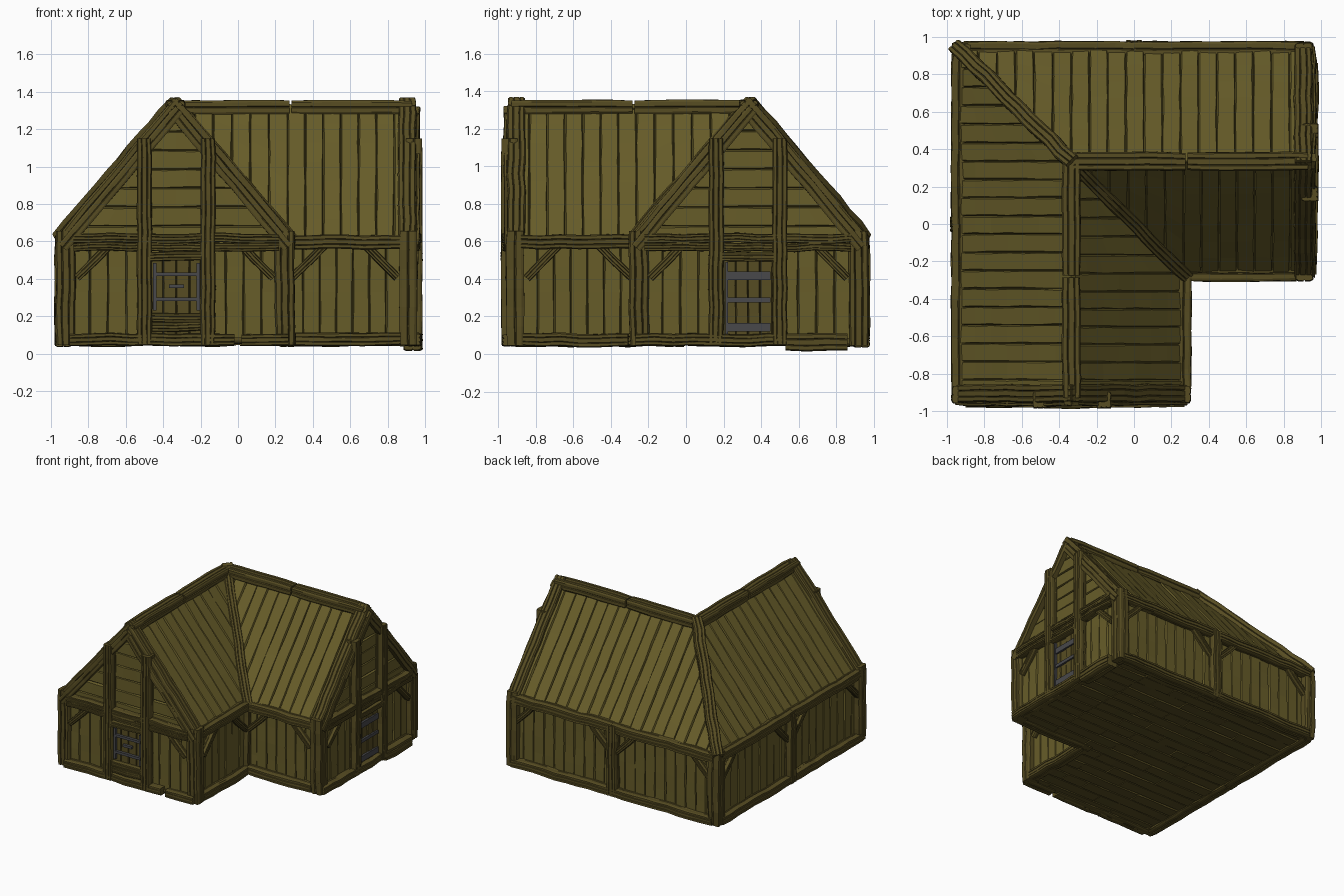
import bpy, bmesh, math, random
from mathutils import Vector as V, Matrix

if "Cube" in bpy.data.objects:
    bpy.data.objects.remove(bpy.data.objects["Cube"])

random.seed(4)
parts = {}
M = Matrix.Identity(4)      # current wing transform
wing_name = ""
RX, HALF, SLOPE = -0.335, 0.6, 1.19   # ridge position, half span, roof pitch


def jit(a):
    return random.uniform(-a, a)


def loft(part, rings):
    """Skin a list of point rings into one closed solid."""
    bm = parts.setdefault((wing_name + part), bmesh.new())
    vs = [[bm.verts.new(M @ p) for p in r] for r in rings]
    n = len(vs[0])
    for a, b in zip(vs, vs[1:]):
        for i in range(n):
            bm.faces.new((a[i], a[(i + 1) % n], b[(i + 1) % n], b[i]))
    bm.faces.new(vs[0][::-1])
    bm.faces.new(vs[-1])


# hewn timber cross-section: chamfered corners, split grooves
HEWN = [(-1, .7), (-.85, 1), (-.42, 1), (-.34, .8), (-.26, 1), (.3, 1), (.38, .8), (.46, 1), (.85, 1), (1, .7),
        (1, .12), (.86, 0), (1, -.12), (1, -.7), (.85, -1), (-.85, -1), (-1, -.7), (-1, -.12), (-.86, 0), (-1, .12)]
PLAIN = [(-1, 1), (1, 1), (1, -1), (-1, -1)]


def beam(part, p0, p1, w, d, out, rough=.005, section=HEWN):
    """Timber from p0 to p1; w across, d along the out direction."""
    p0, p1 = V(p0), V(p1)
    ax = (p1 - p0).normalized()
    out = V(out)
    out = (out - ax * out.dot(ax)).normalized()
    side = ax.cross(out)
    n = max(2, int((p1 - p0).length / .1)) if rough else 1
    rings = []
    for k in range(n + 1):
        c = p0.lerp(p1, k / n) + side * jit(rough) + out * jit(rough * .6)
        s = .93 if rough and k in (0, n) else 1
        rings.append([c + side * (u * w / 2 * s + jit(rough * .3)) + out * (v * d / 2 * s + jit(rough * .3))
                      for u, v in section])
    loft(part, rings)


def planks(part, f, a0, a1, n, t=.03, step=.095):
    """Row of boards; f(a) returns the two ends of the seam at parameter a."""
    n = V(n).normalized()
    count = max(1, round(abs(a1 - a0) / step))
    for i in range(count):
        L0, L1 = map(V, f(a0 + (a1 - a0) * i / count))
        R0, R1 = map(V, f(a0 + (a1 - a0) * (i + 1) / count))
        k = max(2, int((L1 - L0).length / .13))
        lift = jit(.004)
        rings = []
        for j in range(k + 1):
            l, r = L0.lerp(L1, j / k), R0.lerp(R1, j / k)
            e = r - l
            g = [random.uniform(.02, .09) for _ in range(2)]
            rings.append([l - n * t, l - n * .014, l + e * g[0] + n * (lift + jit(.002)),
                          r - e * g[1] + n * (lift + jit(.002)), r - n * .014, r - n * t])
        loft(part, rings)


def bay(P, Q, out, ends=(1, 1), timbers=True):
    """Boarded wall bay between ground points P and Q with sill, plate and braces."""
    P, Q, out = V((*P, 0)), V((*Q, 0)), V((*out, 0))
    length = (Q - P).length
    ax = (Q - P) / length
    at = lambda s, z, o=0: P + ax * s + out * o + V((0, 0, z))
    planks("wall_boards", lambda s: (at(s, .06, -.01), at(s, .6, -.01)), 0, length, out)
    if timbers:
        beam("sill_beams", at(.01, .075), at(length - .01, .075), .07, .085, out)
        beam("wall_plates", at(0, .597), at(length, .597), .075, .08, out)
    for on, s, sg in ((ends[0], 0, 1), (ends[1], length, -1)):
        if on:
            beam("braces", at(s + sg * .03, .405, .003), at(s + sg * .235, .615, .003), .045, .05, out, .003)


def roof_z(x):
    return 1.33 - SLOPE * abs(x - RX)


def wing():
    F = (0, -1)
    # gable wall: boards, sill, tie beam, posts
    bay((-.89, -.935), (-.5, -.935), F, (1, 0), False)
    bay((-.16, -.935), (.22, -.935), F, (0, 1), False)
    planks("gable_boards", lambda z: ((RX - (1.3 - z) / SLOPE, -.928, z), (RX + (1.3 - z) / SLOPE, -.928, z)),
           .58, 1.29, (0, -1, 0))
    beam("tie_beams", (-.88, -.935, .617), (.22, -.935, .617), .05, .09, (0, -1, 0))
    beam("tie_beams", (-.88, -.935, .57), (.22, -.935, .57), .045, .08, (0, -1, 0))
    for x in (-.5, -.16):
        beam("gable_posts", (x, -.94, .05), (x, -.94, 1.15), .08, .09, (0, -1, 0), .003)
    for x in (-.92, .25):
        beam("corner_posts", (x, -.91, .045), (x, -.91, .655), .105, .095, (0, -1, 0))
    beam("headers", (-.47, -.945, .52), (-.19, -.945, .52), .05, .085, (0, -1, 0))
    # rafters, outer and inner pair
    for s in (-1, 1):
        for top, y, w, d in ((1.325, -.905, .095, .07), (1.28, -.947, .05, .06)):
            beam("rafters", (RX + s * .6, y, top - SLOPE * .6), (RX - s * .02, y, top + SLOPE * .02),
                 w, d, (s * SLOPE, 0, 1), .004)
    # side walls
    for y0, y1 in ((-.92, 0), (0, .92)):
        bay((-.935, y0), (-.935, y1), (-1, 0))
    beam("mid_posts", (-.935, 0, .045), (-.935, 0, .62), .085, .09, (-1, 0, 0))
    bay((.265, -.88), (.265, -.26), (1, 0))
    # roof slopes, cut on the hip and valley diagonals
    e0, e1 = RX - HALF, RX + HALF
    pt = lambda x, y: (x, y, roof_z(x))
    left = lambda y: (pt(e0, y), pt(min(RX, -y), y))
    right = lambda y: (pt(min(e1, -y), y), pt(RX, y))
    planks("roof_boards", left, -.93, .335, (-SLOPE, 0, 1))
    planks("roof_boards", left, .335, .93, (-SLOPE, 0, 1))
    planks("roof_boards", right, -.93, -.265, (SLOPE, 0, 1))
    planks("roof_boards", right, -.265, .33, (SLOPE, 0, 1))
    # ridge in two lengths
    for y0, y1 in ((-.93, -.285), (-.275, .34)):
        beam("ridge_beams", (RX, y0, 1.317), (RX, y1, 1.317), .1, .075, (0, 0, 1), .003)


# front wing with barred window
wing_name = "front_"
wing()
for x0, x1 in ((-.9, -.02), (.02, .27)):
    beam("sill_beams", (x0, -.935, .075), (x1, -.935, .075), .065, .09, (0, -1, 0))
planks("window_shutter", lambda x: ((x, -.945, .1), (x, -.945, .51)), -.47, -.19, (0, -1, 0), step=.07)
for z in (.19, .145):
    beam("window_sill", (-.46, -.945, z), (-.2, -.945, z), .05, .07, (0, -1, 0))
for x in (-.445, -.212):
    beam("window_bars", (x, -.957, .23), (x, -.957, .485), .018, .02, (0, -1, 0), 0, PLAIN)
for z, a in ((.425, .12), (.36, .04), (.29, .12)):
    beam("window_bars", (-.33 - a, -.957, z), (-.33 + a, -.957, z), .02, .024, (0, -1, 0), 0, PLAIN)

# right wing, mirrored across the diagonal, with strapped door
M = Matrix(((0, -1, 0, 0), (-1, 0, 0, 0), (0, 0, 1, 0), (0, 0, 0, 1)))
wing_name = "right_"
wing()
beam("sill_beams", (-.54, -.935, .075), (.27, -.935, .075), .065, .09, (0, -1, 0))
beam("sill_beams", (-.86, -.935, .065), (-.53, -.935, .065), .095, .1, (0, -1, 0))
planks("door_boards", lambda x: ((x, -.945, .07), (x, -.945, .51)), -.46, -.2, (0, -1, 0), step=.065)
for z, h in ((.418, .045), (.288, .026), (.142, .045)):
    beam("door_straps", (-.45, -.95, z), (-.225, -.95, z), h, .018, (0, -1, 0), 0, PLAIN)
beam("door_straps", (-.218, -.953, .075), (-.218, -.953, .49), .014, .022, (0, -1, 0), 0, PLAIN)

# shared parts: hip, valley, corner posts
M = Matrix.Identity(4)
wing_name = "shared_"
beam("hip_beam", (-.325, .325, 1.345), (-.95, .95, .615), .085, .075, (0, 0, 1))
beam("valley_beam", (-.32, .32, 1.315), (.285, -.285, .61), .07, .05, (0, 0, 1))
beam("corner_post", (-.92, .92, .045), (-.92, .92, .64), .1, .1, (-1, 0, 0))
beam("corner_post", (.255, -.255, .045), (.255, -.255, .62), .08, .08, (1, 0, 0))

# floor boards over the L plan, staggered joints
rows = 19
for i in range(rows):
    y0 = -.94 + 1.88 * i / rows
    xe = .265 if y0 < -.3 else .94
    cuts = [-.94] + [c for c in (-.5 + .2 * (i % 3), .1 + .2 * (i % 2), .6) if c < xe - .1] + [xe]
    for xa, xb in zip(cuts, cuts[1:]):
        planks("floor_boards", lambda y: ((xa + .003, y, .055), (xb - .003, y, .055)),
               y0, y0 + 1.88 / rows, (0, 0, -1))


def material(name, rgb):
    m = bpy.data.materials.new(name)
    m.diffuse_color = (*rgb, 1)
    m.use_nodes = True
    m.node_tree.nodes["Principled BSDF"].inputs["Base Color"].default_value = m.diffuse_color
    return m


board = material("board_wood", (.135, .108, .022))
timber = material("timber_wood", (.095, .073, .016))
iron = material("iron", (.065, .065, .07))
for name, bm in parts.items():
    bmesh.ops.recalc_face_normals(bm, faces=bm.faces)
    me = bpy.data.meshes.new(name)
    bm.to_mesh(me)
    bm.free()
    me.materials.append(iron if "bars" in name or "straps" in name
                        else board if "wall_boards" in name or "roof" in name or "gable_boards" in name else timber)
    bpy.context.collection.objects.link(bpy.data.objects.new(name, me))
